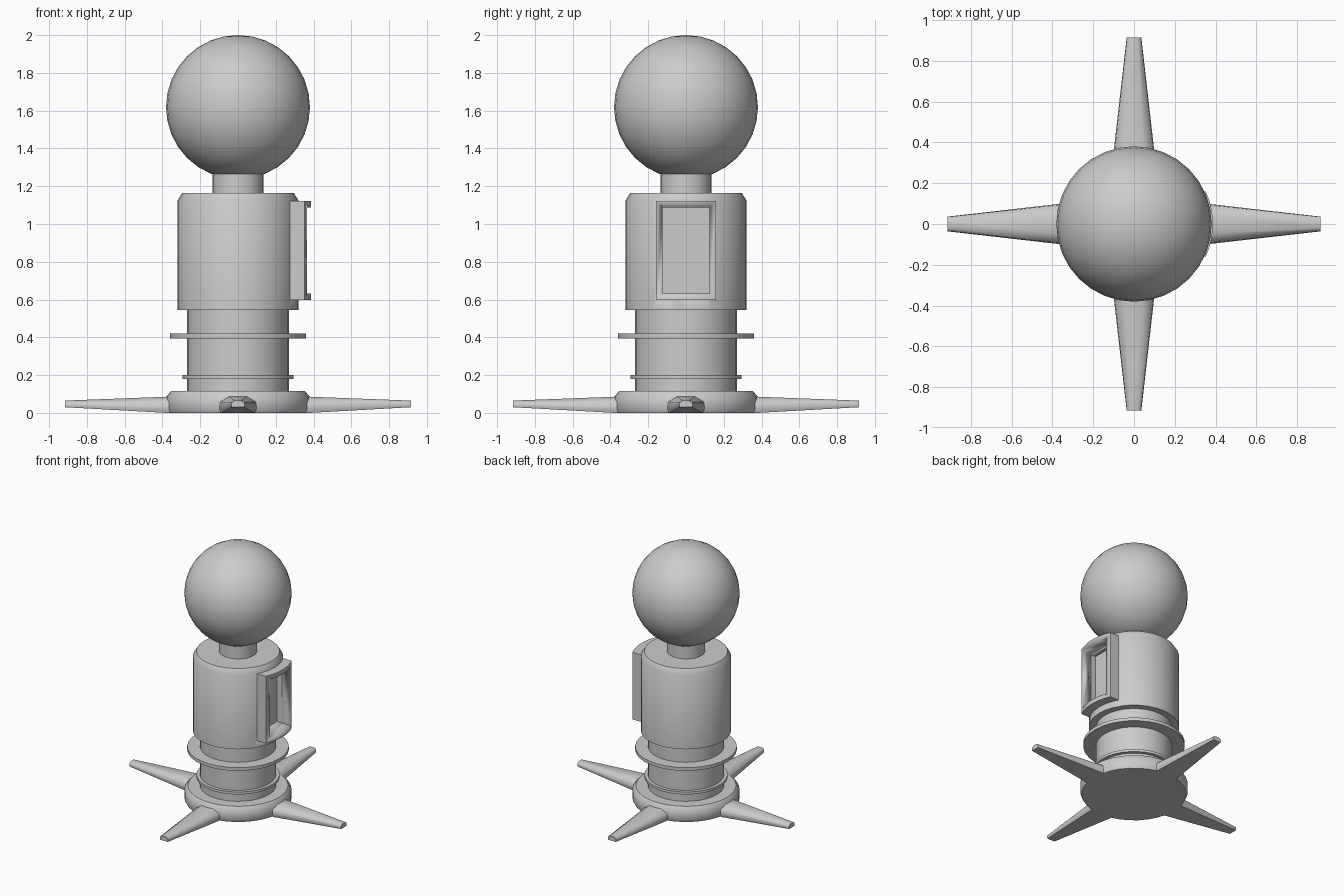
import bpy, bmesh, math
from mathutils import Matrix

if "Cube" in bpy.data.objects:
    bpy.data.objects.remove(bpy.data.objects["Cube"])

GREY = (0.6, 0.6, 0.6, 1)
grey = bpy.data.materials.new("plain grey")
grey.use_nodes = True
grey.diffuse_color = GREY
grey.node_tree.nodes["Principled BSDF"].inputs["Base Color"].default_value = GREY


def finish(name, bm, angle=35):
    bmesh.ops.recalc_face_normals(bm, faces=bm.faces)
    mesh = bpy.data.meshes.new(name)
    bm.to_mesh(mesh)
    bm.free()
    mesh.materials.append(grey)
    obj = bpy.data.objects.new(name, mesh)
    bpy.context.collection.objects.link(obj)
    bpy.ops.object.select_all(action="DESELECT")
    obj.select_set(True)
    bpy.context.view_layer.objects.active = obj
    bpy.ops.object.shade_smooth_by_angle(angle=math.radians(angle))
    return obj


def turned(name, profile, segments=32, angle=35):
    """Solid of revolution from (radius, z) points, capped at both ends."""
    bm = bmesh.new()
    rings = [[bm.verts.new((r * math.cos(math.tau * i / segments),
                            r * math.sin(math.tau * i / segments), z))
              for i in range(segments)] for r, z in profile]
    for a, b in zip(rings, rings[1:]):
        for i in range(segments):
            j = (i + 1) % segments
            bm.faces.new((a[i], a[j], b[j], b[i]))
    bm.faces.new(rings[0])
    bm.faces.new(rings[-1])
    return finish(name, bm, angle)


def curved_block(name, y, z0, z1, inner, outer, steps=8):
    """Block with a flat back and a front that follows a cylinder."""
    ys = [-y + 2 * y * i / steps for i in range(steps + 1)]
    plan = [(inner, -y)] + [(math.sqrt(outer**2 - v**2), v) for v in ys] + [(inner, y)]
    bm = bmesh.new()
    low = bm.faces.new([bm.verts.new((px, py, z0)) for px, py in plan])
    top = bmesh.ops.extrude_face_region(bm, geom=[low])["geom"]
    bmesh.ops.translate(bm, vec=(0, 0, z1 - z0),
                        verts=[v for v in top if isinstance(v, bmesh.types.BMVert)])
    return finish(name, bm)


def boolean(target, tool, operation):
    mod = target.modifiers.new(operation.lower(), "BOOLEAN")
    mod.operation = operation
    mod.object = tool
    mod.solver = "EXACT"
    tool.hide_render = True
    tool.hide_set(True)


# Star base: round hub and four tapering legs
turned("base_hub", [(0.37, 0), (0.38, 0.02), (0.38, 0.085), (0.355, 0.115)], angle=50)
SECTION = [(-0.9, 0), (-1, 0.25), (-0.95, 0.65), (-0.5, 0.95),
           (0.5, 0.95), (0.95, 0.65), (1, 0.25), (0.9, 0)]
for k, side in enumerate(("left", "back", "right", "front")):
    bm = bmesh.new()
    ends = []
    for x, width, z, height in ((0.28, 0.11, 0, 0.095), (0.38, 0.097, 0, 0.09),
                                (0.915, 0.036, 0.03, 0.037)):
        ends.append([bm.verts.new((x, u * width, z + v * height)) for u, v in SECTION])
    for a, b in zip(ends, ends[1:]):
        for i in range(len(SECTION)):
            bm.faces.new((a[i], a[i - 1], b[i - 1], b[i]))
    bm.faces.new(ends[0])
    bm.faces.new(ends[-1])
    bm.transform(Matrix.Rotation(k * math.pi / 2, 4, "Z"))
    finish(side + "_leg", bm, 50)

# Column with two collars
turned("column", [(0.27, 0.1), (0.27, 0.56)])
turned("lower_collar", [(0.295, 0.18), (0.295, 0.2)])
turned("upper_collar", [(0.36, 0.395), (0.36, 0.42)])

# Body with a recess on its left side, under a curved frame
body = turned("body", [(0.32, 0.545), (0.32, 1.125), (0.295, 1.165)], angle=50)
frame = curved_block("window_frame", 0.16, 0.597, 1.122, 0.275, 0.387)
recess = curved_block("recess_cutter", 0.125, 0.632, 1.087, 0.25, 0.5)
for part in (body, frame):
    boolean(part, recess, "DIFFERENCE")

# Neck and ball head
turned("neck", [(0.135, 1.15), (0.135, 1.28)])
bm = bmesh.new()
bmesh.ops.create_uvsphere(bm, u_segments=32, v_segments=16, radius=0.381)
bm.transform(Matrix.Translation((0, 0, 1.619)))
finish("ball_head", bm)
